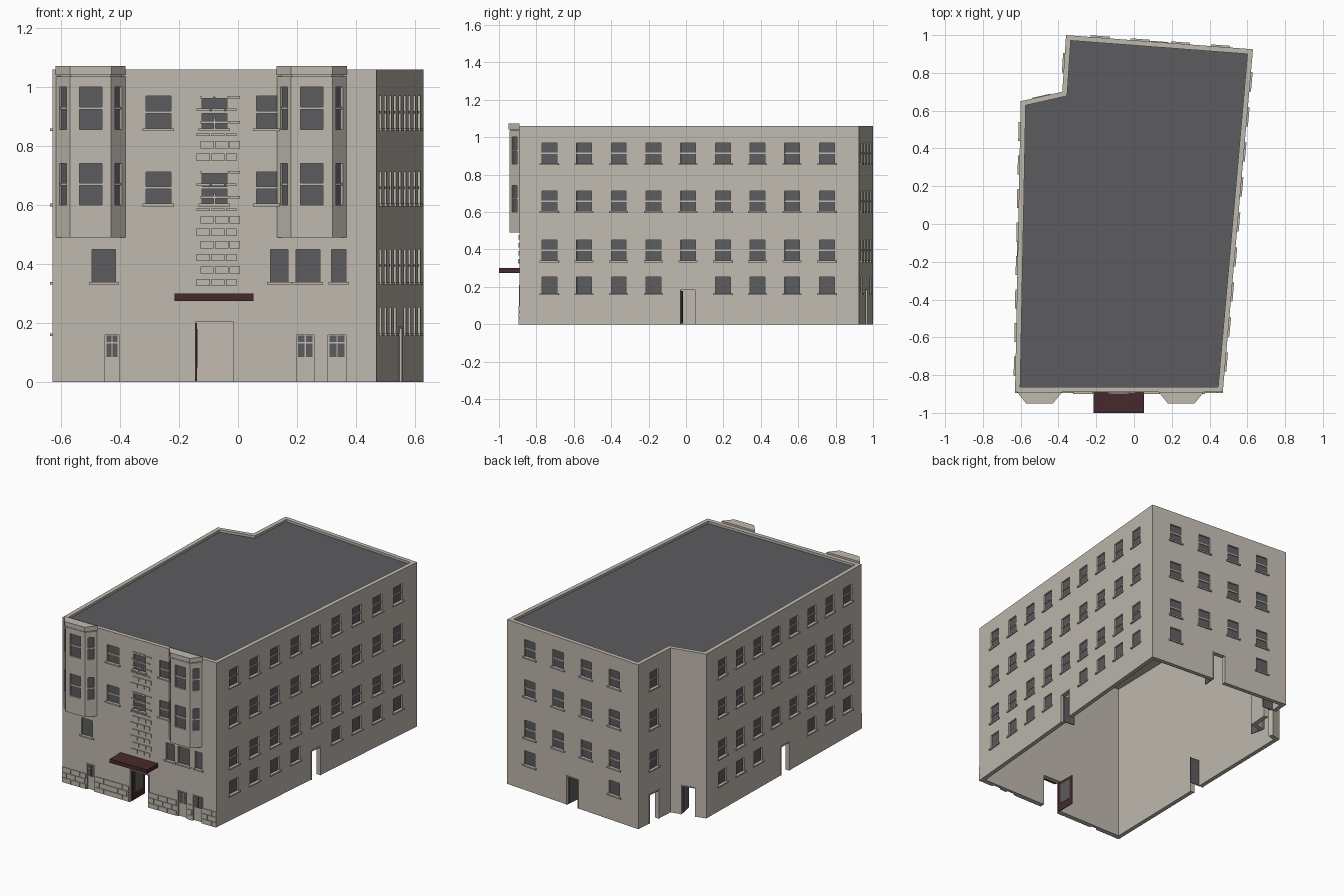
import bpy, bmesh
from mathutils import Matrix, Vector

if "Cube" in bpy.data.objects:
    bpy.data.objects.remove(bpy.data.objects["Cube"], do_unlink=True)


def material(name, rgb):
    mat = bpy.data.materials.new(name)
    mat.use_nodes = True
    mat.diffuse_color = (*rgb, 1)
    mat.node_tree.nodes["Principled BSDF"].inputs["Base Color"].default_value = (*rgb, 1)
    return mat


STONE = material("beige stone", (0.53, 0.49, 0.43))
GRAY = material("dark gray", (0.107, 0.107, 0.114))
RED = material("dark red", (0.062, 0.023, 0.025))


def finish(name, bm, mat):
    bmesh.ops.recalc_face_normals(bm, faces=bm.faces)
    mesh = bpy.data.meshes.new(name)
    bm.to_mesh(mesh)
    bm.free()
    mesh.materials.append(mat)
    obj = bpy.data.objects.new(name, mesh)
    bpy.context.collection.objects.link(obj)
    return obj


def box(bm, frame, x0, x1, y0, y1, z0, z1):
    mid = Vector((x0 + x1, y0 + y1, z0 + z1)) / 2
    size = Matrix.Diagonal((x1 - x0, y1 - y0, z1 - z0, 1))
    bmesh.ops.create_cube(bm, size=1, matrix=frame @ Matrix.Translation(mid) @ size)


def wall_frame(a, b):
    """Local axes of a wall: x along it, y into the building, z up."""
    u = (Vector(b) - Vector(a)).normalized()
    return Matrix(((u.x, -u.y, 0, a[0]), (u.y, u.x, 0, a[1]), (0, 0, 1, 0), (0, 0, 0, 1)))


def inset(points, t):
    out = []
    for i, p in enumerate(points):
        p, a, b = Vector(p), Vector(points[i - 1]), Vector(points[(i + 1) % len(points)])
        d, e = (p - a).normalized(), (b - p).normalized()
        m, n = Vector((-d.y, d.x)), Vector((-e.y, e.x))
        out.append(p + (m + n) * t / (1 + m.dot(n)))
    return out


def prism(bm, points, z0, z1):
    low = [bm.verts.new((p[0], p[1], z0)) for p in points]
    high = [bm.verts.new((p[0], p[1], z1)) for p in points]
    bm.faces.new(low)
    bm.faces.new(high)
    for i in range(len(points)):
        bm.faces.new((low[i - 1], low[i], high[i], high[i - 1]))


def cut(obj, cutter_bm):
    cutter = finish("cutter", cutter_bm, STONE)
    cutter.hide_render = True
    mod = obj.modifiers.new("openings", "BOOLEAN")
    mod.operation, mod.solver, mod.object = "DIFFERENCE", "EXACT", cutter
    graph = bpy.context.evaluated_depsgraph_get()
    mesh = bpy.data.meshes.new_from_object(obj.evaluated_get(graph))
    obj.modifiers.clear()
    obj.data = mesh
    bpy.data.objects.remove(cutter, do_unlink=True)


# Collected parts
panes, rails, sills, frames, leaves = [bmesh.new() for _ in range(5)]
main_leaf, wall_cuts, bay_cuts, blocks = [bmesh.new() for _ in range(4)]


def window(frame, s, w, z0, z1, rail=True, sill=True, cuts=None):
    a, b = s - w / 2, s + w / 2
    box(cuts or wall_cuts, frame, a, b, -0.02, 0.014, z0, z1)
    box(panes, frame, a, b, 0.01, 0.0139, z0, z1)
    if rail:
        mid = (z0 + z1) / 2
        box(rails, frame, a, b, 0.004, 0.012, mid - 0.004, mid + 0.004)
    if sill:
        box(sills, frame, a - 0.011, b + 0.011, -0.009, 0.003, z0 - 0.009, z0)


def surround(frame, a, b, top):
    for x0, x1, z0, z1 in ((a - 0.006, a, 0, top + 0.006), (b, b + 0.006, 0, top + 0.006),
                           (a, b, top, top + 0.006)):
        box(frames, frame, x0, x1, -0.004, 0.004, z0, z1)


def open_door(frame, a, b, top, leaf):
    box(wall_cuts, frame, a, b, -0.05, 0.08, -0.05, top)
    surround(frame, a, b, top)
    box(leaf, frame, a + 0.001, a + 0.006, 0.012, 0.012 + b - a, 0.003, top - 0.004)


# Footprint, counter-clockwise from the front right-hand corner
corners = [(-0.63, -0.89), (0.47, -0.89), (0.63, 0.925), (-0.36, 1.0), (-0.38, 0.70), (-0.60, 0.65)]
front, right, back, notch_side, notch_back, left = [
    wall_frame(corners[i], corners[(i + 1) % 6]) for i in range(6)]
HEIGHT = 1.06
FLOORS = ((0.86, 0.97), (0.605, 0.712), (0.34, 0.45))
LOW = (0.165, 0.253)

# Repeated windows on the plain walls, with basement windows where no door stands
plain = ((right, [0.16 + 0.1862 * i for i in range(9)], (4,)),
         (back, [0.173 + 0.213 * i for i in range(4)], (1, 2)),
         (notch_side, [0.147], (0,)),
         (left, [0.16 + 0.1775 * i for i in range(8)], (3, 4)))
for frame, columns, skipped in plain:
    for i, s in enumerate(columns):
        for z0, z1 in FLOORS:
            window(frame, s, 0.08, z0, z1)
        if i not in skipped:
            window(frame, s, 0.08, *LOW, rail=False)

# Open doors
for frame, a, b in ((right, 0.864, 0.942), (back, 0.455, 0.535), (notch_side, 0.105, 0.188),
                    (notch_back, 0.07, 0.155), (left, 0.74, 0.82)):
    open_door(frame, a, b, 0.182, leaves)
open_door(front, 0.485, 0.615, 0.205, main_leaf)
box(panes, front, 0.484, 0.493, 0.035, 0.12, 0.05, 0.18)

# Front windows
for z0, z1 in FLOORS[:2]:
    for s in (0.36, 0.55, 0.735):
        window(front, s, 0.085, z0, z1)
for s, w in ((0.175, 0.08), (0.77, 0.06), (0.867, 0.082), (0.972, 0.048)):
    window(front, s, w, 0.34, 0.45, rail=False)

# Small glazed front doors
for a, b in ((0.178, 0.228), (0.828, 0.888), (0.935, 0.997)):
    box(wall_cuts, front, a, b, -0.05, 0.012, -0.05, 0.16)
    surround(front, a, b, 0.16)
    box(frames, front, a, b, 0.008, 0.0119, 0, 0.16)
    m = (a + b) / 2
    for x0, x1 in ((a + 0.006, m - 0.002), (m + 0.002, b - 0.006)):
        for z0, z1 in ((0.085, 0.13), (0.135, 0.157)):
            box(panes, front, x0, x1, 0.005, 0.009, z0, z1)

# Stone courses along the front base
for a, b in ((0.0, 0.17), (0.236, 0.477), (0.623, 0.82), (0.896, 0.927), (1.005, 1.1)):
    for row in range(3):
        x = a - 0.032 * (row % 2)
        while x < b:
            x0, x1 = max(x, a), min(x + 0.062, b)
            if x1 - x0 > 0.008:
                box(blocks, front, x0, x1, -0.005, 0.002, 0.034 * row, 0.034 * row + 0.03)
            x += 0.065

# Raised brick strip up the middle of the front
for row in range(16):
    z = 0.325 + 0.0425 * row
    shift = 0.012 * (row % 2)
    glazed = any(z + 0.03 > z0 and z < z1 for z0, z1 in FLOORS[:2])
    h = 0.008 if glazed else 0.025
    for a, b in ((0.49, 0.535), (0.54, 0.585), (0.59, 0.625)):
        box(blocks, front, a + shift, b + shift, -0.006, 0.002, z, z + h)
for z0, z1 in FLOORS[:2]:
    box(blocks, front, 0.547, 0.553, -0.005, 0.012, z0, z0 + 0.035)
    box(blocks, front, 0.508, 0.592, -0.005, 0.012, z1 - 0.004, z1 + 0.006)

# Bay windows with cornices
bays, caps = bmesh.new(), bmesh.new()
for cx in (-0.5, 0.25):
    plan = [(cx - 0.118, -0.89), (cx - 0.07, -0.944), (cx + 0.07, -0.944), (cx + 0.118, -0.89)]
    prism(bays, plan, 0.49, 1.037)
    prism(caps, [(cx + (x - cx) * 1.01, y if y > -0.9 else -0.95) for x, y in plan], 1.042, 1.072)
    prism(caps, inset(plan, 0.006), 1.03, 1.045)
    for i, w in enumerate((0.036, 0.076, 0.036)):
        a, b = Vector(plan[i]), Vector(plan[i + 1])
        for z0, z1 in ((0.857, 1.0), (0.6, 0.742)):
            window(wall_frame(a, b), (b - a).length / 2, w, z0, z1, sill=False, cuts=bay_cuts)
bay_obj = finish("bay_windows", bays, STONE)
cut(bay_obj, bay_cuts)
finish("bay_cornices", caps, STONE)

# Hollow walls, open underneath
inner = inset(corners, 0.027)
ring = bmesh.new()
loops = [[ring.verts.new((p[0], p[1], z)) for p in pts]
         for pts, z in ((corners, 0), (corners, HEIGHT), (inner, HEIGHT), (inner, 0))]
for k in range(4):
    lo, hi = loops[k], loops[(k + 1) % 4]
    for i in range(6):
        ring.faces.new((lo[i - 1], lo[i], hi[i], hi[i - 1]))
walls = finish("walls", ring, STONE)
cut(walls, wall_cuts)

# Flat roof behind the parapet, with a pale ceiling
roof, ceiling = bmesh.new(), bmesh.new()
prism(roof, inner, 1.03, 1.045)
prism(ceiling, inner, 1.02, 1.03)
finish("roof", roof, GRAY)
finish("ceiling", ceiling, STONE)

# Entrance canopy
canopy = bmesh.new()
box(canopy, front, 0.415, 0.682, -0.11, 0.0, 0.275, 0.3)
finish("entrance_canopy", canopy, RED)

for name, bm, mat in (("window_panes", panes, GRAY), ("window_rails", rails, STONE),
                      ("window_sills", sills, STONE), ("door_frames", frames, STONE),
                      ("side_doors", leaves, GRAY), ("front_door", main_leaf, RED),
                      ("stone_blocks", blocks, STONE)):
    finish(name, bm, mat)
